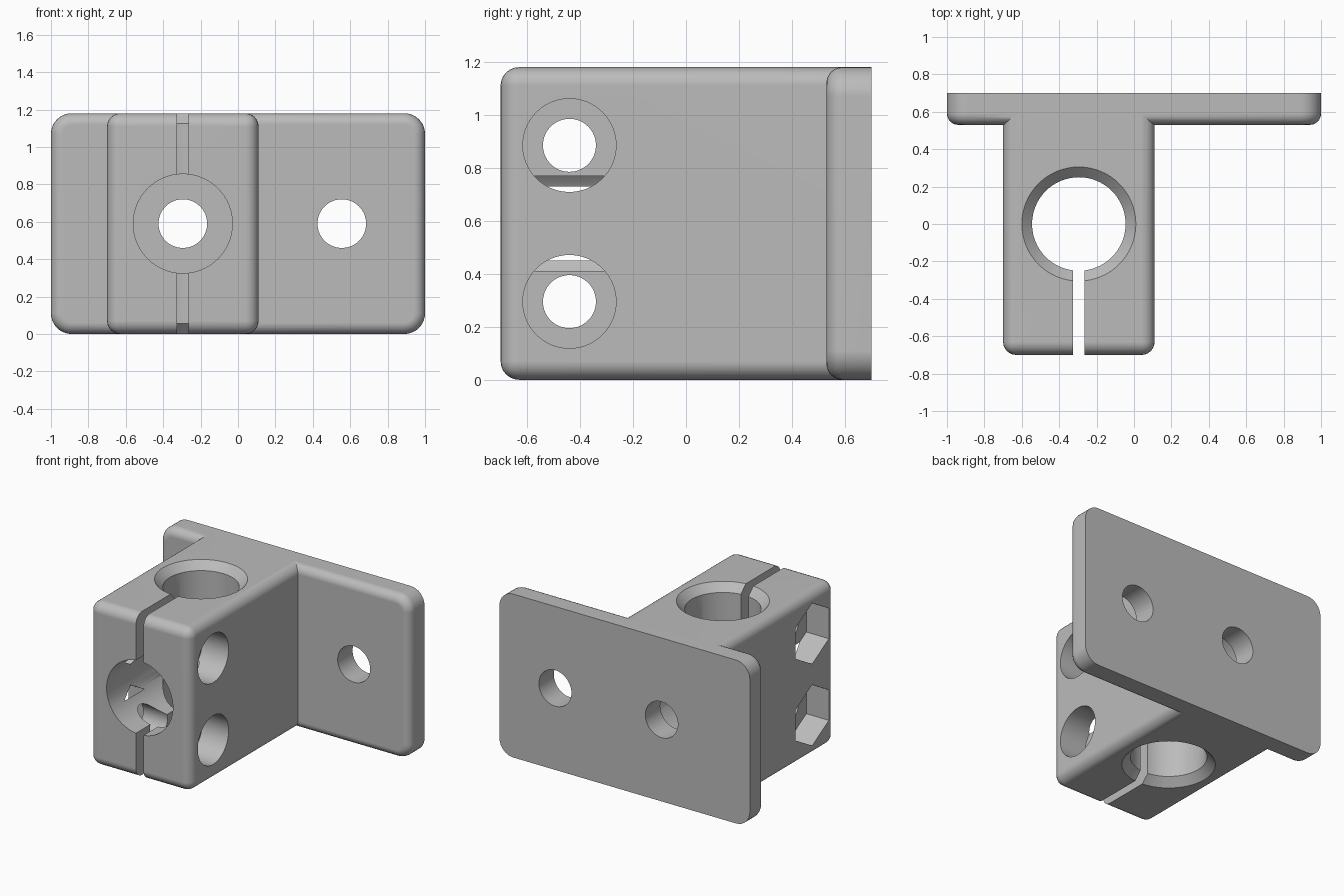
import bpy, bmesh, math
from mathutils import Matrix, Vector

cube = bpy.data.objects.get("Cube")
if cube:
    bpy.data.objects.remove(cube, do_unlink=True)

HEIGHT, BACK, PLATE_FRONT, FRONT = 1.18, 0.70, 0.53, -0.70
BORE_X, MID_Z = -0.295, 0.59

grey = bpy.data.materials.new("light grey")
grey.use_nodes = True
colour = (0.5, 0.5, 0.5, 1)
grey.diffuse_color = colour
grey.node_tree.nodes["Principled BSDF"].inputs["Base Color"].default_value = colour


def to_object(name, bm):
    bmesh.ops.recalc_face_normals(bm, faces=bm.faces)
    mesh = bpy.data.meshes.new(name)
    bm.to_mesh(mesh)
    bm.free()
    mesh.materials.append(grey)
    obj = bpy.data.objects.new(name, mesh)
    bpy.context.collection.objects.link(obj)
    return obj


def box(lo, hi):
    bm = bmesh.new()
    lo, hi = Vector(lo), Vector(hi)
    bmesh.ops.create_cube(bm, size=1)
    for v in bm.verts:
        v.co = Vector([(lo[i] + hi[i]) / 2 + v.co[i] * (hi[i] - lo[i]) for i in range(3)])
    return bm


def fillet(bm, radius, segments, rule):
    edges = [e for e in bm.edges if rule(e)]
    bmesh.ops.bevel(bm, geom=edges, offset=radius, segments=segments,
                    profile=0.5, affect='EDGES', clamp_overlap=True)


def rod(name, start, end, radius, sides=64, spin=0):
    """Cylinder or prism between two points."""
    start, end = Vector(start), Vector(end)
    axis = end - start
    turn = axis.to_track_quat('Z', 'Y').to_matrix().to_4x4()
    bm = bmesh.new()
    bmesh.ops.create_cone(bm, cap_ends=True, segments=sides, radius1=radius,
                          radius2=radius, depth=axis.length,
                          matrix=Matrix.Translation((start + end) / 2) @ turn
                          @ Matrix.Rotation(spin, 4, 'Z'))
    return to_object(name, bm)


def lathe(name, profile, x, y):
    """Closed solid turned about a vertical axis."""
    bm = bmesh.new()
    verts = [bm.verts.new((x + r, y, z)) for r, z in profile]
    edges = [bm.edges.new(pair) for pair in zip(verts, verts[1:])]
    bmesh.ops.spin(bm, geom=verts + edges, cent=(x, y, 0), axis=(0, 0, 1),
                   angle=math.tau, steps=64, use_merge=True)
    bmesh.ops.remove_doubles(bm, verts=bm.verts, dist=1e-5)
    return to_object(name, bm)


def combine(target, other, operation):
    mod = target.modifiers.new(operation.lower(), 'BOOLEAN')
    mod.operation, mod.object, mod.solver = operation, other, 'EXACT'
    bpy.context.view_layer.objects.active = target
    bpy.ops.object.modifier_apply(modifier=mod.name)
    bpy.data.objects.remove(other, do_unlink=True)


# Mounting plate: rounded corners, softened front rim, sharp back rim
bm = box((-1, PLATE_FRONT, 0), (1, BACK, HEIGHT))
fillet(bm, 0.11, 8, lambda e: abs(e.verts[0].co.y - e.verts[1].co.y) > 0.1)
fillet(bm, 0.06, 6, lambda e: all(v.co.y < PLATE_FRONT + 0.001 for v in e.verts))
bracket = to_object("clamp_bracket", bm)

# Clamp block: all edges softened except where it enters the plate
bm = box((-0.70, FRONT, 0), (0.11, 0.63, HEIGHT))
fillet(bm, 0.07, 6, lambda e: any(v.co.y < 0 for v in e.verts))
combine(bracket, to_object("clamp_block", bm), 'UNION')

# Vertical bore with a chamfer at each end, and the clamping slit
bore = [(0, -0.05), (0.355, -0.05), (0.25, 0.055),
        (0.25, HEIGHT - 0.055), (0.355, HEIGHT + 0.05), (0, HEIGHT + 0.05)]
cutters = [lathe("bore_cutter", bore, BORE_X, 0),
           to_object("slit_cutter", box((BORE_X - 0.03, -0.8, -0.1),
                                        (BORE_X + 0.03, -0.1, HEIGHT + 0.1)))]

# Mounting holes through the plate, one reached by a wide front bore
for x in (BORE_X, 0.555):
    cutters.append(rod("mount_hole_cutter", (x, 0.4, MID_Z), (x, 0.8, MID_Z), 0.13))
cutters.append(rod("access_cutter", (BORE_X, -0.8, MID_Z),
                   (BORE_X, PLATE_FRONT, MID_Z), 0.265))

# Clamp screws: through hole, round head recess, hexagonal nut pocket
for z in (HEIGHT / 4, HEIGHT * 3 / 4):
    y = -0.44
    cutters.append(rod("screw_cutter", (-0.8, y, z), (0.2, y, z), 0.10))
    cutters.append(rod("head_cutter", (-0.10, y, z), (0.2, y, z), 0.176))
    hexagon = rod("nut_cutter", (-0.8, y, z), (-0.52, y, z), 0.22, 6)
    # Stand the hexagon on a point
    top = max(v.co.z for v in hexagon.data.vertices)
    if top < z + 0.21:
        bpy.data.objects.remove(hexagon, do_unlink=True)
        hexagon = rod("nut_cutter", (-0.8, y, z), (-0.52, y, z), 0.22, 6, math.pi / 6)
    cutters.append(hexagon)

for cutter in cutters:
    combine(bracket, cutter, 'DIFFERENCE')

# Smooth fillets and bores, crisp machined edges
bpy.ops.object.select_all(action='DESELECT')
bracket.select_set(True)
bpy.context.view_layer.objects.active = bracket
bpy.ops.object.shade_smooth_by_angle(angle=math.radians(30))
normals = bracket.modifiers.new("flat_face_normals", 'WEIGHTED_NORMAL')
normals.keep_sharp = True
